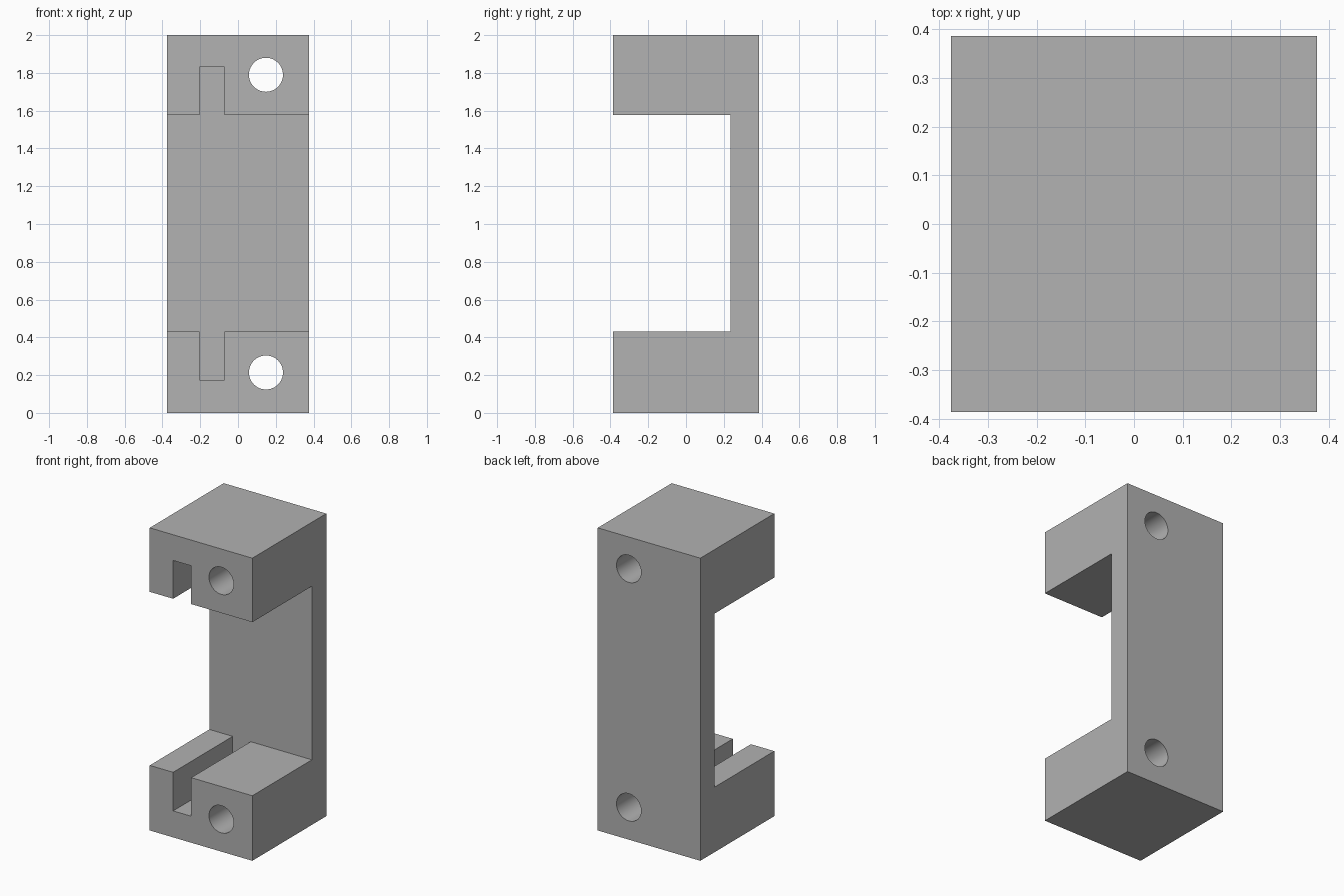
import bpy
import bmesh

if "Cube" in bpy.data.objects:
    bpy.data.objects.remove(bpy.data.objects["Cube"])

# Overall sizes
HALF_W, HALF_D, HEIGHT = 0.375, 0.386, 2.0
PLATE_FRONT = 0.236              # front face of the back plate
ARM_LOW, ARM_HIGH = 0.43, 1.577  # inner faces of the two arms

# Plain grey material
grey = bpy.data.materials.new("plain grey")
grey.use_nodes = True
colour = (0.445, 0.445, 0.445, 1)
grey.diffuse_color = colour
grey.node_tree.nodes["Principled BSDF"].inputs["Base Color"].default_value = colour

# C-shaped bracket: side profile extruded across the width
profile = [(-HALF_D, 0), (HALF_D, 0), (HALF_D, HEIGHT), (-HALF_D, HEIGHT),
           (-HALF_D, ARM_HIGH), (PLATE_FRONT, ARM_HIGH),
           (PLATE_FRONT, ARM_LOW), (-HALF_D, ARM_LOW)]
bm = bmesh.new()
face = bm.faces.new([bm.verts.new((-HALF_W, y, z)) for y, z in profile])
side = bmesh.ops.extrude_face_region(bm, geom=[face])["geom"]
bmesh.ops.translate(bm, vec=(2 * HALF_W, 0, 0),
                    verts=[v for v in side if isinstance(v, bmesh.types.BMVert)])
bmesh.ops.recalc_face_normals(bm, faces=bm.faces)
mesh = bpy.data.meshes.new("bracket")
bm.to_mesh(mesh)
bm.free()
mesh.materials.append(grey)
bracket = bpy.data.objects.new("bracket", mesh)
bpy.context.collection.objects.link(bracket)


def cut(cutter):
    """Subtract the cutter from the bracket, then remove it."""
    cutter.hide_render = True
    bpy.ops.object.select_all(action="DESELECT")
    bracket.select_set(True)
    bpy.context.view_layer.objects.active = bracket
    mod = bracket.modifiers.new("cut", "BOOLEAN")
    mod.operation = "DIFFERENCE"
    mod.solver = "EXACT"
    mod.object = cutter
    bpy.ops.object.modifier_apply(modifier=mod.name)
    bpy.data.objects.remove(cutter)


def cut_slot(x0, x1, y0, y1, z0, z1):
    bpy.ops.mesh.primitive_cube_add(
        size=1, location=((x0 + x1) / 2, (y0 + y1) / 2, (z0 + z1) / 2))
    slot = bpy.context.object
    slot.name = "slot_cutter"
    slot.scale = (x1 - x0, y1 - y0, z1 - z0)
    bpy.context.view_layer.update()
    cut(slot)


def cut_hole(x, z, radius):
    bpy.ops.mesh.primitive_cylinder_add(
        vertices=64, radius=radius, depth=2, location=(x, 0, z),
        rotation=(1.5707963, 0, 0))
    bpy.context.object.name = "hole_cutter"
    cut(bpy.context.object)


# Facing slots in the arms, ending at the back plate
cut_slot(-0.204, -0.072, -0.6, PLATE_FRONT, 0.175, 1.83)

# Mounting holes from front to back
for z in (0.214, 1.79):
    cut_hole(0.148, z, 0.09)

bracket.select_set(True)
bpy.context.view_layer.objects.active = bracket
bpy.ops.object.shade_smooth_by_angle()
